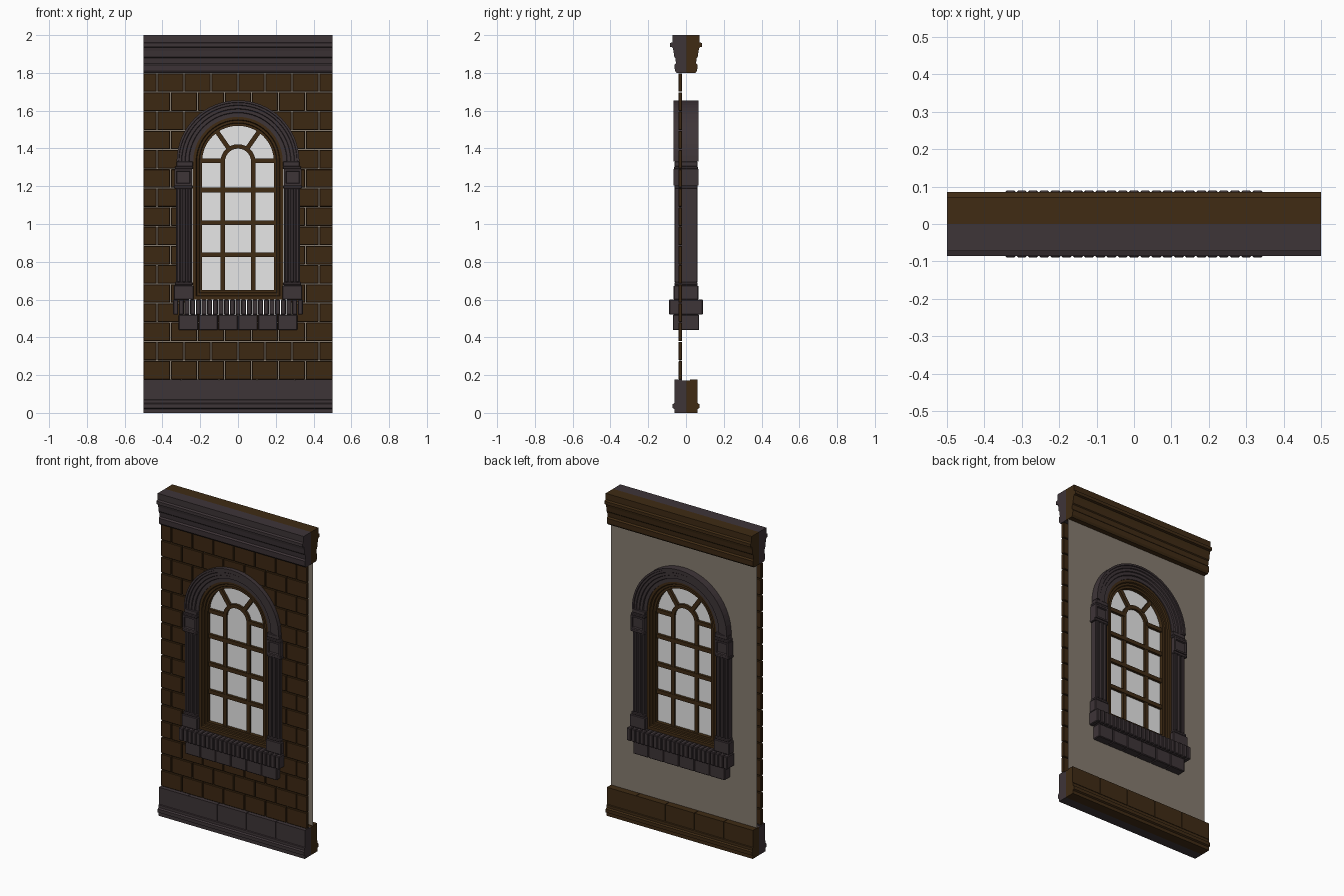
import bpy, bmesh, math
from mathutils import Matrix

if "Cube" in bpy.data.objects:
    bpy.data.objects.remove(bpy.data.objects["Cube"])


def material(name, rgb):
    m = bpy.data.materials.new(name)
    m.diffuse_color = (*rgb, 1)
    m.use_nodes = True
    m.node_tree.nodes["Principled BSDF"].inputs["Base Color"].default_value = m.diffuse_color
    return m


STONE = material("dark_stone", (0.048, 0.035, 0.039))
BRICK = material("brown_brick", (0.046, 0.021, 0.006))
WOOD = material("brown_wood", (0.050, 0.024, 0.007))
PLASTER = material("interior_plaster", (0.24, 0.20, 0.16))
GLASS = material("pale_glass", (0.8, 0.8, 0.8))
ZC = 1.33  # spring line of the arch


def finish(bm, name, mat, bevel=0, recalc=True):
    if recalc:
        bmesh.ops.recalc_face_normals(bm, faces=bm.faces)
    me = bpy.data.meshes.new(name)
    bm.to_mesh(me)
    bm.free()
    me.materials.append(mat)
    ob = bpy.data.objects.new(name, me)
    bpy.context.collection.objects.link(ob)
    if bevel:
        b = ob.modifiers.new("bevel", 'BEVEL')
        b.width = bevel
        b.segments = 1
    return ob


def add_box(bm, x0, x1, y0, y1, z0, z1):
    mat = Matrix.Translation(((x0 + x1) / 2, (y0 + y1) / 2, (z0 + z1) / 2)) @ \
        Matrix.Diagonal((x1 - x0, y1 - y0, z1 - z0, 1))
    return bmesh.ops.create_cube(bm, size=1, matrix=mat)['verts']


def boxes(name, mat, items, bevel=0, mirror=False):
    bm = bmesh.new()
    for b in items:
        add_box(bm, *b)
        if mirror:
            add_box(bm, -b[1], -b[0], *b[2:])
    return finish(bm, name, mat, bevel)


def outline(r, zb=None, n=32):
    """Arc of radius r, with straight legs down to zb when given."""
    pts = [(r * math.cos(math.pi * i / n), ZC + r * math.sin(math.pi * i / n)) for i in range(n + 1)]
    if zb is not None:
        pts = [(r, zb)] + pts + [(-r, zb)]
    return pts


def sweep(name, mat, profile, base=None):
    """Sweep a closed (radius, y) profile round the arch; base closes the loop below."""
    bm = bmesh.new()
    loops = []
    for r, y in profile:
        pts = outline(r, None if base is None else base - r)
        loops.append([bm.verts.new((x, y, z)) for x, z in pts])
    n, m = len(loops[0]), len(loops)
    for j in range(m):
        a, b = loops[j], loops[(j + 1) % m]
        for i in range(n if base is not None else n - 1):
            k = (i + 1) % n
            bm.faces.new((a[i], a[k], b[k], b[i]))
    if base is None:
        bm.faces.new([l[0] for l in loops])
        bm.faces.new([l[-1] for l in loops])
    return finish(bm, name, mat)


def both_sides(half):
    return half + [(r, -y) for r, y in reversed(half)]


def moulding(name, mat, profile, side):
    """Half profile of (depth, z) run along the full width on one side."""
    bm = bmesh.new()
    ends = [[bm.verts.new((x, side * y, z)) for y, z in profile] for x in (-0.5, 0.5)]
    for i in range(len(profile) - 1):
        bm.faces.new((ends[0][i], ends[0][i + 1], ends[1][i + 1], ends[1][i]))
    for e in ends:
        bm.faces.new(e)
    return finish(bm, name, mat)


# cornice and plinth: stone outside, wood inside
CORNICE = [(0, 1.80), (0.05, 1.80), (0.059, 1.812), (0.061, 1.842), (0.053, 1.85),
           (0.057, 1.88), (0.062, 1.885), (0.066, 1.915), (0.071, 1.935), (0.085, 1.938),
           (0.085, 1.957), (0.072, 1.962), (0.072, 2.0), (0, 2.0)]
PLINTH = [(0, 0), (0.061, 0), (0.061, 0.02), (0.071, 0.025), (0.071, 0.046),
          (0.062, 0.052), (0.062, 0.068), (0.056, 0.072), (0.056, 0.172), (0, 0.172)]
for side, label, mat in ((-1, "front", STONE), (1, "back", WOOD)):
    moulding(label + "_cornice", mat, CORNICE, side)
    moulding(label + "_plinth", mat, PLINTH, side)
    cuts = [-0.5, -0.3, -0.1, 0.1, 0.3, 0.5]
    ys = sorted((side * 0.02, side * 0.06))
    boxes(label + "_plinth_blocks", mat,
          [(a + (0.002 if a > -0.5 else 0), b - (0.002 if b < 0.5 else 0), *ys, 0.072, 0.176)
           for a, b in zip(cuts, cuts[1:])])

# brick courses on the outside, cut by the arched opening
rows, width, gap = 16, 1 / 7, 0.002
pitch = (1.80 - 0.175) / rows
bricks = []
for r in range(rows):
    start = -0.5 - (width / 2 if r % 2 else 0)
    for k in range(8):
        x0, x1 = max(-0.5, start + k * width), min(0.5, start + (k + 1) * width)
        if x1 - x0 > 0.01:
            z = 0.175 + r * pitch
            bricks.append((x0 + (gap if x0 > -0.49 else 0), x1 - (gap if x1 < 0.49 else 0),
                           -0.04, -0.02, z + gap, z + pitch - gap))
wall = boxes("brick_wall", BRICK, bricks, 0.003)
bm = bmesh.new()
face = bm.faces.new([bm.verts.new((x, -0.2, z)) for x, z in outline(0.28, 0.52)])
ext = bmesh.ops.extrude_face_region(bm, geom=[face])['geom']
bmesh.ops.translate(bm, vec=(0, 0.4, 0), verts=[v for v in ext if isinstance(v, bmesh.types.BMVert)])
cutter = finish(bm, "opening_cutter", BRICK)
cutter.hide_render = True
cutter.hide_viewport = True
cut = wall.modifiers.new("opening", 'BOOLEAN')
cut.operation = 'DIFFERENCE'
cut.solver = 'EXACT'
cut.object = cutter

# interior plaster sheet with the same opening
bm = bmesh.new()
arc = [p for p in outline(0.28, 0.52) if p[0] > 1e-6] + [(0, ZC + 0.28)]
half = [(0.5, 0.17), (0.5, 1.81), (0, 1.81)] + arc[::-1] + [(0, 0.52), (0, 0.17)]
for s in (1, -1):
    pts = half if s == 1 else half[::-1]
    bm.faces.new([bm.verts.new((s * x, 0.02, z)) for x, z in pts])
for f in bm.faces:
    f.normal_update()
    if f.normal.y < 0:
        f.normal_flip()
finish(bm, "interior_wall", PLASTER, recalc=False)

# stone arch
sweep("stone_arch", STONE, both_sides([
    (0.237, 0.045), (0.258, 0.045), (0.261, 0.052), (0.278, 0.052), (0.281, 0.057),
    (0.297, 0.057), (0.300, 0.061), (0.312, 0.061), (0.314, 0.066), (0.325, 0.066)]))

# fluted pilasters with bases
boxes("pilaster_shafts", STONE, [(0.243, 0.328, -0.052, 0.052, 0.68, 1.20)], mirror=True)
boxes("pilaster_flutes", STONE,
      [(x, x + 0.02, -0.062, 0.062, 0.69, 1.19) for x in (0.248, 0.276, 0.304)], 0.005, True)
boxes("pilaster_bases", STONE, [(0.235, 0.340, -0.066, 0.066, 0.60, 0.675),
                                (0.239, 0.334, -0.062, 0.062, 0.675, 0.692)], 0.004, True)

# capitals with sunken square panels
bm = bmesh.new()
for s in (1, -1):
    add_box(bm, *sorted((s * 0.243, s * 0.335)), -0.066, 0.066, 1.205, 1.29)
bm.normal_update()
panels = [f for f in bm.faces if abs(f.normal.y) > 0.9]
bmesh.ops.inset_individual(bm, faces=panels, thickness=0.014, depth=0)
bmesh.ops.inset_individual(bm, faces=panels, thickness=0.004, depth=-0.01)
finish(bm, "capital_blocks", STONE)
boxes("capital_mouldings", STONE, [(0.240, 0.338, -0.062, 0.062, 1.188, 1.205),
                                   (0.238, 0.334, -0.064, 0.064, 1.29, 1.305),
                                   (0.238, 0.326, -0.060, 0.060, 1.305, ZC)], 0.003, True)

# sill: narrow upright bricks over wide blocks
step = 0.69 / 23
boxes("sill_bricks", STONE, [(-0.345 + i * step + 0.0015, -0.345 + (i + 1) * step - 0.0015,
                              -0.09, 0.09, 0.52, 0.60) for i in range(23)], 0.004)
step = 0.63 / 6
boxes("sill_blocks", STONE, [(-0.315 + i * step + 0.001, -0.315 + (i + 1) * step - 0.001,
                              -0.07, 0.07, 0.438, 0.52) for i in range(6)], 0.004)

# wooden window frame and centre arch bar
sweep("window_frame", WOOD, both_sides([
    (0.240, 0.040), (0.222, 0.040), (0.218, 0.032), (0.206, 0.032), (0.203, 0.025), (0.190, 0.025)]), 0.84)
sweep("centre_arch_bar", WOOD, both_sides([(0.092, 0.016), (0.069, 0.016)]), 0.72)

# straight glazing bars
rails = [(-0.195, 0.195, -0.018, 0.018, z - 0.012, z + 0.012) for z in (0.836, 1.006, 1.180)]
rails += [(0.08, 0.195, -0.018, 0.018, 1.323, 1.347), (-0.195, -0.08, -0.018, 0.018, 1.323, 1.347)]
boxes("glazing_rails", WOOD, rails)
bm = bmesh.new()
for deg in (55, 125):
    vs = add_box(bm, 0.085, 0.197, -0.018, 0.018, -0.012, 0.012)
    bmesh.ops.rotate(bm, verts=vs, cent=(0, 0, 0), matrix=Matrix.Rotation(-math.radians(deg), 3, 'Y'))
    bmesh.ops.translate(bm, verts=vs, vec=(0, 0, ZC))
finish(bm, "radial_bars", WOOD)

# glass
bm = bmesh.new()
face = bm.faces.new([bm.verts.new((x, -0.002, z)) for x, z in outline(0.20, 0.64)])
ext = bmesh.ops.extrude_face_region(bm, geom=[face])['geom']
bmesh.ops.translate(bm, vec=(0, 0.004, 0), verts=[v for v in ext if isinstance(v, bmesh.types.BMVert)])
finish(bm, "window_glass", GLASS)
